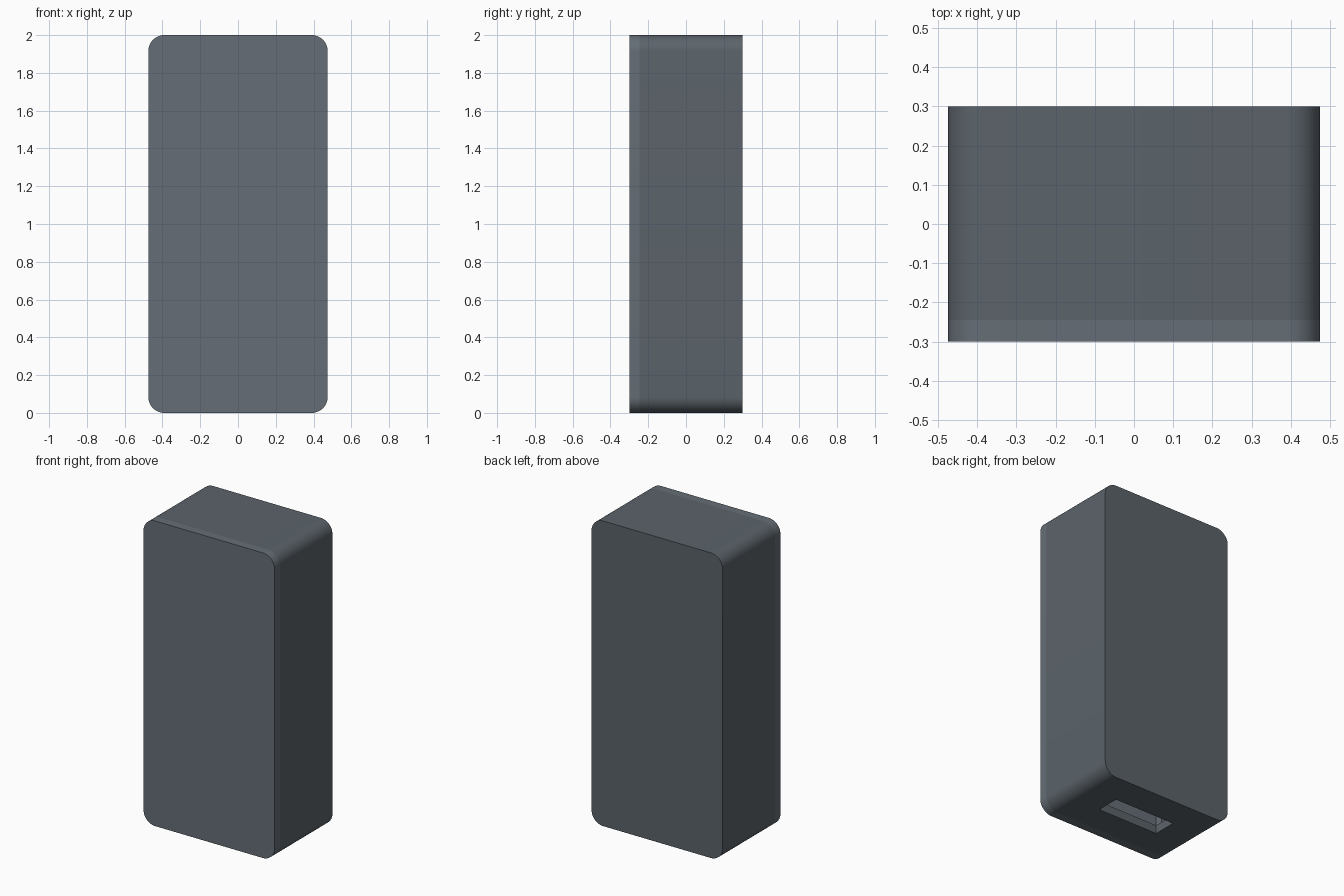
import bpy, bmesh, math

if "Cube" in bpy.data.objects:
    bpy.data.objects.remove(bpy.data.objects["Cube"])

W, D, H = 0.95, 0.60, 2.0      # overall size
R, WALL = 0.085, 0.055         # corner radius, shell thickness
SEAM = -D / 2 + WALL           # where the cover meets the shell


def material(name, rgb):
    m = bpy.data.materials.new(name)
    m.diffuse_color = (*rgb, 1)
    m.use_nodes = True
    m.node_tree.nodes["Principled BSDF"].inputs["Base Color"].default_value = m.diffuse_color
    return m


def outline(inset, segs=12):
    """Rounded rectangle in x/z, shrunk by inset."""
    r = max(R - inset, 0.02)
    cx, cz = W / 2 - inset - r, H / 2 - inset - r
    pts = []
    for i, (sx, sz) in enumerate([(1, 1), (-1, 1), (-1, -1), (1, -1)]):
        for k in range(segs + 1):
            a = math.pi / 2 * (i + k / segs)
            pts.append((sx * cx + r * math.cos(a),
                        H / 2 + sz * cz + r * math.sin(a)))
    return pts


def make(name, bm, mat=None):
    bmesh.ops.recalc_face_normals(bm, faces=bm.faces)
    me = bpy.data.meshes.new(name)
    bm.to_mesh(me)
    bm.free()
    ob = bpy.data.objects.new(name, me)
    bpy.context.collection.objects.link(ob)
    if mat:
        me.materials.append(mat)
    return ob


def shell(name, outer, inner, y_plate, y_mid, y_rim, mat):
    """Tray: closed plate at y_plate, open rim at y_rim, pocket floor at y_mid."""
    bm = bmesh.new()
    loops = [[bm.verts.new((x, y, z)) for x, z in outline(i)]
             for i, y in ((outer, y_plate), (outer, y_rim),
                          (inner, y_rim), (inner, y_mid))]
    n = len(loops[0])
    for a, b in zip(loops, loops[1:]):
        for i in range(n):
            j = (i + 1) % n
            bm.faces.new((a[i], a[j], b[j], b[i]))
    bm.faces.new(loops[0])
    bm.faces.new(loops[-1])
    return make(name, bm, mat)


def smooth(ob):
    bpy.ops.object.select_all(action='DESELECT')
    ob.select_set(True)
    bpy.context.view_layer.objects.active = ob
    bpy.ops.object.shade_smooth_by_angle(angle=math.radians(30))


body_mat = material("body_grey", (0.105, 0.125, 0.145))
cover_mat = material("cover_grey", (0.13, 0.155, 0.18))

# Hollow rear shell, open toward the front
body = shell("case_body", 0, WALL, D / 2, D / 2 - WALL, SEAM, body_mat)

# Port opening through the bottom wall
bm = bmesh.new()
bmesh.ops.create_cube(bm, size=1)
for v in bm.verts:
    v.co = (v.co.x * 0.44, v.co.y * 0.155 + 0.02, v.co.z * 0.2)
cutter = make("port_cutter", bm)
cutter.hide_render = True
mod = body.modifiers.new("port", 'BOOLEAN')
mod.operation, mod.solver, mod.object = 'DIFFERENCE', 'EXACT', cutter
bpy.context.view_layer.objects.active = body
bpy.ops.object.modifier_apply(modifier="port")
bpy.data.objects.remove(cutter)

# Front cover plate with a locating lip that slides into the shell
bm = bmesh.new()
rings = [(0, -D / 2), (0, SEAM), (WALL, SEAM), (WALL, SEAM + 0.05),
         (WALL + 0.045, SEAM + 0.05), (WALL + 0.045, SEAM)]
loops = [[bm.verts.new((x, y, z)) for x, z in outline(i)] for i, y in rings]
n = len(loops[0])
for a, b in zip(loops, loops[1:]):
    for i in range(n):
        j = (i + 1) % n
        bm.faces.new((a[i], a[j], b[j], b[i]))
bm.faces.new(loops[0])
bm.faces.new(loops[-1])
cover = make("front_cover", bm, cover_mat)

for ob in (body, cover):
    smooth(ob)
